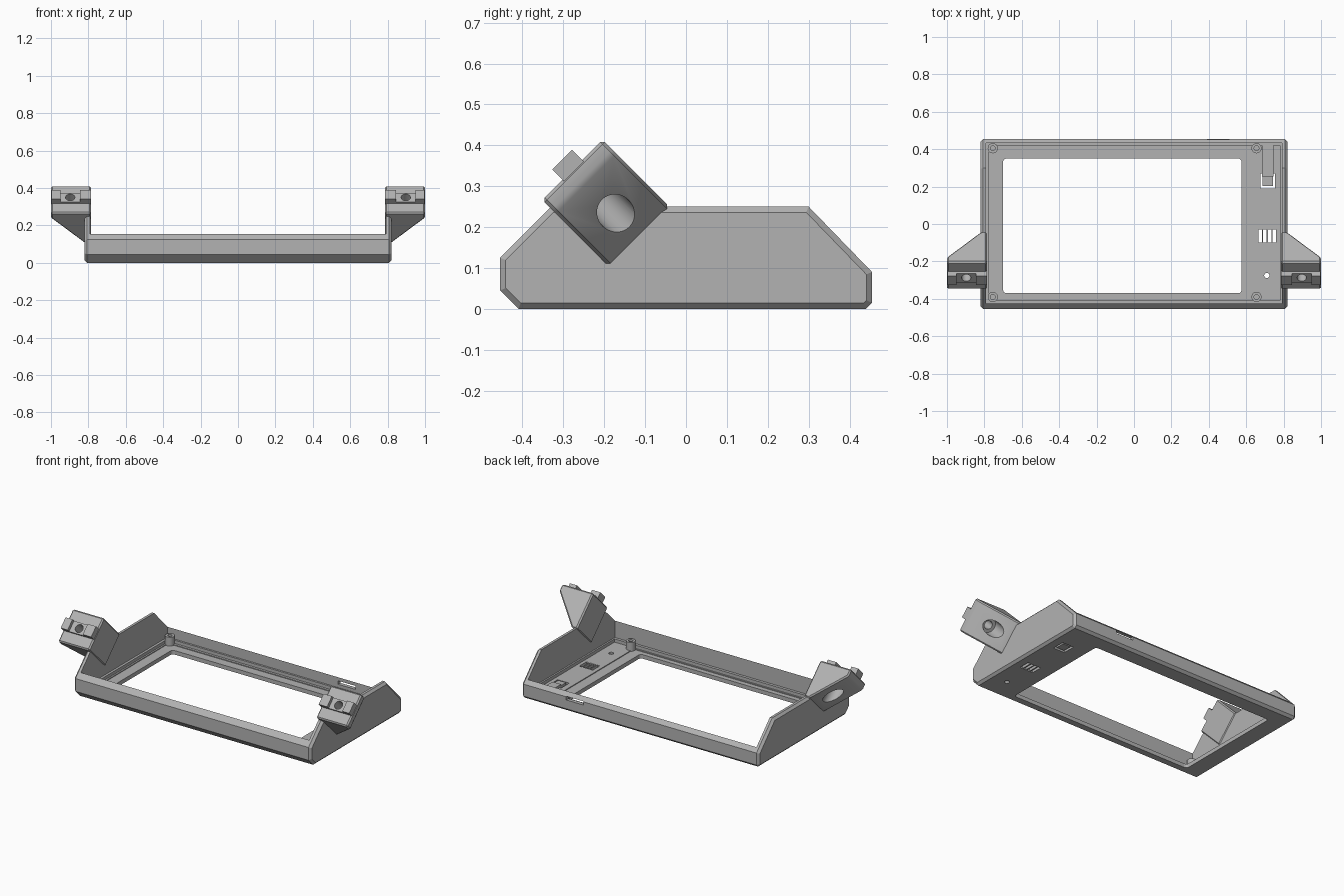
import bpy, bmesh, math
from mathutils import Matrix, Vector

default = bpy.data.objects.get("Cube")
if default:
    bpy.data.objects.remove(default, do_unlink=True)

GREY = (0.45, 0.45, 0.45, 1)
mat = bpy.data.materials.new("plain grey")
mat.use_nodes = True
mat.diffuse_color = GREY
mat.node_tree.nodes["Principled BSDF"].inputs["Base Color"].default_value = GREY


def finish(name, bm, matrix=None):
    bmesh.ops.recalc_face_normals(bm, faces=bm.faces)
    mesh = bpy.data.meshes.new(name)
    bm.to_mesh(mesh)
    bm.free()
    mesh.materials.append(mat)
    obj = bpy.data.objects.new(name, mesh)
    bpy.context.collection.objects.link(obj)
    if matrix:
        obj.matrix_world = matrix
    return obj


def prism(points, direction):
    """Extrude a closed outline of 3D points."""
    bm = bmesh.new()
    face = bm.faces.new([bm.verts.new(p) for p in points])
    ext = bmesh.ops.extrude_face_region(bm, geom=[face])
    verts = [g for g in ext["geom"] if isinstance(g, bmesh.types.BMVert)]
    bmesh.ops.translate(bm, vec=direction, verts=verts)
    return bm


def box(name, xs, ys, zs, matrix=None, corner=0):
    x0, x1 = sorted(xs)
    bm = prism([(x0, ys[0], zs[0]), (x1, ys[0], zs[0]),
                (x1, ys[1], zs[0]), (x0, ys[1], zs[0])], (0, 0, zs[1] - zs[0]))
    if corner:
        edges = [e for e in bm.edges
                 if abs(e.verts[0].co.z - e.verts[1].co.z) > 1e-4]
        bmesh.ops.bevel(bm, geom=edges, offset=corner, segments=4,
                        profile=0.5, affect='EDGES')
    return finish(name, bm, matrix)


def cylinder(name, centre, radius, depth, along_y=False, matrix=None):
    bm = bmesh.new()
    m = Matrix.Translation(centre)
    if along_y:
        m = m @ Matrix.Rotation(math.pi / 2, 4, 'X')
    bmesh.ops.create_cone(bm, cap_ends=True, segments=32, radius1=radius,
                          radius2=radius, depth=depth, matrix=m)
    return finish(name, bm, matrix)


def cut(obj, cutters):
    bpy.context.view_layer.objects.active = obj
    for c in cutters:
        mod = obj.modifiers.new("cut", 'BOOLEAN')
        mod.operation = 'DIFFERENCE'
        mod.solver = 'EXACT'
        mod.object = c
        bpy.ops.object.modifier_apply(modifier=mod.name)
        bpy.data.objects.remove(c, do_unlink=True)


def smooth(obj):
    bpy.ops.object.select_all(action='DESELECT')
    obj.select_set(True)
    bpy.context.view_layer.objects.active = obj
    bpy.ops.object.shade_smooth_by_angle(angle=math.radians(30))


# Bezel body: side profile extruded across, with chamfered ends
W = 0.82
profile = [(-0.455, 0.045), (-0.41, 0), (0.44, 0), (0.455, 0.015),
           (0.455, 0.09), (0.30, 0.25), (-0.33, 0.25), (-0.455, 0.125)]
bm = prism([(-W, y, z) for y, z in profile], (2 * W, 0, 0))
rim = [e for e in bm.edges
       if abs(e.verts[0].co.x - e.verts[1].co.x) < 1e-4]
bmesh.ops.bevel(bm, geom=rim, offset=0.014, segments=1, affect='EDGES')
body = finish("bezel_body", bm)

# Hollow, stepped floor, screen window, grille, pin hole and edge slot
cutters = [
    box("hollow", (-0.79, 0.79), (-0.425, 0.432), (0.05, 0.5)),
    box("floor_step", (-0.775, 0.78), (-0.408, 0.42), (0.03, 0.4)),
    box("screen_bed", (-0.765, 0.64), (-0.40, 0.405), (0.025, 0.3)),
    box("window", (-0.70, 0.575), (-0.37, 0.35), (-0.1, 0.2), corner=0.018),
    box("button_gap", (0.675, 0.755), (0.19, 0.27), (-0.1, 0.2)),
    box("edge_slot", (0.39, 0.51), (0.40, 0.5), (0.07, 0.092)),
    cylinder("pin_hole", (0.71, -0.275, 0), 0.014, 0.3),
]
for i in range(4):
    x = 0.666 + i * 0.025
    cutters.append(box("grille", (x, x + 0.018), (-0.10, -0.03), (-0.1, 0.2)))
cut(body, cutters)

# Reset button on its spring lever
box("button_lever", (0.685, 0.745), (0.255, 0.43), (0.02, 0.045))
box("button_pad", (0.688, 0.742), (0.203, 0.26), (0.002, 0.035))

# Screw posts
for x in (-0.755, 0.655):
    for y in (-0.39, 0.405):
        post = cylinder("screw_post", (x, y, 0.05), 0.027, 0.06)
        cut(post, [cylinder("post_hole", (x, y, 0.07), 0.013, 0.06)])
        smooth(post)

# Mounting arms: local y runs into the arm, local z up along its tilted face
tilt = Matrix.Translation((0, -0.278, 0.34)) @ Matrix.Rotation(-math.pi / 4, 4, 'X')
H = 0.104
for side, label in ((1, "left"), (-1, "right")):
    outline = [(0.785, 0), (1.0, 0), (1.0, 0.042), (0.82, 0.231), (0.785, 0.231)]
    bm = prism([(side * x, u, -H) for x, u in outline], (0, 0, 2 * H))
    bmesh.ops.bevel(bm, geom=bm.edges[:], offset=0.008, segments=1, affect='EDGES')
    arm = finish(label + "_arm", bm, tilt)
    cx = side * 0.897
    cut(arm, [cylinder("bolt_hole", (cx, 0.1, 0), 0.025, 0.4, True, tilt),
              cylinder("bolt_head_hole", (cx, 0.24, 0), 0.045, 0.3, True, tilt)])
    smooth(arm)
    # Locating key: two tall lugs joined by a low, drilled bridge
    for a, b in ((0.787, 0.845), (0.95, 0.998)):
        box(label + "_key_lug", (side * a, side * b), (-0.035, 0.005),
            (-0.034, 0.034), tilt)
    bridge = box(label + "_key_bridge", (side * 0.84, side * 0.955),
                 (-0.014, 0.002), (-0.034, 0.034), tilt)
    cut(bridge, [cylinder("bridge_hole", (cx, 0, 0), 0.025, 0.2, True, tilt)])
